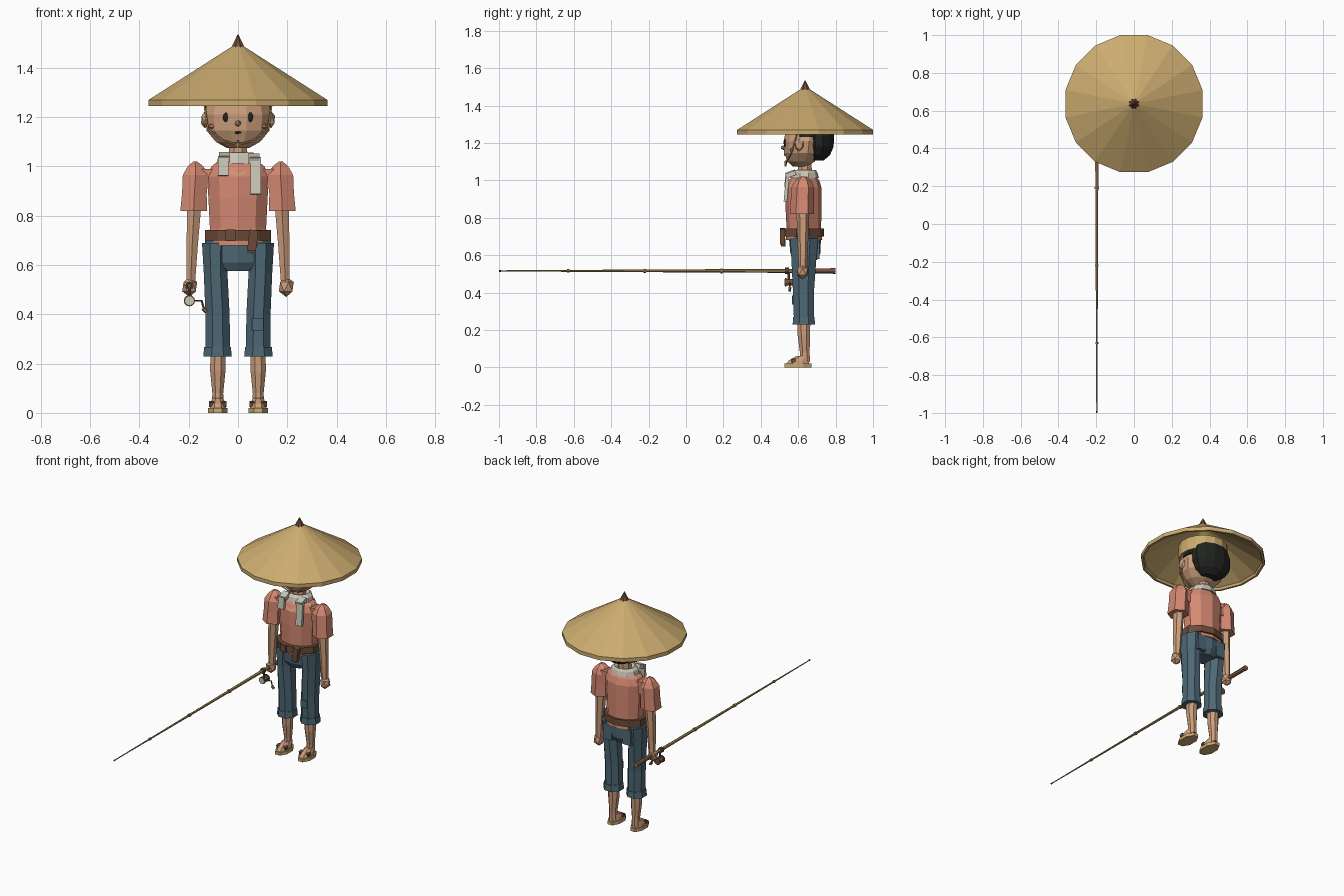
import bpy, bmesh, math
from mathutils import Vector, Matrix
from mathutils.bvhtree import BVHTree

if "Cube" in bpy.data.objects:
    bpy.data.objects.remove(bpy.data.objects["Cube"])

def material(name, rgb):
    m = bpy.data.materials.new(name)
    m.diffuse_color = (*rgb, 1)
    m.use_nodes = True
    m.node_tree.nodes["Principled BSDF"].inputs["Base Color"].default_value = m.diffuse_color
    return m

STRAW = material("straw", (.60, .41, .16))
SHIRT = material("coral cloth", (.67, .25, .17))
DENIM = material("denim", (.075, .14, .18))
SKIN = material("skin", (.60, .34, .20))
BROWN = material("brown leather", (.15, .07, .04))
BLACK = material("black", (.016, .018, .016))
SCARF = material("pale cloth", (.60, .57, .48))
BLUSH = material("blush", (.55, .22, .14))
BAMBOO = material("bamboo", (.36, .25, .09))
GRIP = material("grip brown", (.30, .13, .07))
CY = .635  # body centre line in y

def finish(name, bm, mat):
    bmesh.ops.recalc_face_normals(bm, faces=bm.faces)
    me = bpy.data.meshes.new(name)
    bm.to_mesh(me)
    bm.free()
    me.materials.append(mat)
    ob = bpy.data.objects.new(name, me)
    bpy.context.collection.objects.link(ob)
    return ob

def loft(name, rings, mat, n=8, closed=False):
    """Rings are (x, y, z, half width x, half width y); closed joins last to first."""
    bm = bmesh.new()
    k = 1 / math.cos(math.pi / n)
    loops = []
    for x, y, z, rx, ry in rings:
        angles = [(i + .5) * math.tau / n for i in range(n)]
        loops.append([bm.verts.new((x + rx * k * math.cos(a), y + ry * k * math.sin(a), z)) for a in angles])
    pairs = list(zip(loops, loops[1:]))
    if closed:
        pairs.append((loops[-1], loops[0]))
    else:
        bm.faces.new(loops[0])
        bm.faces.new(loops[-1])
    for a, b in pairs:
        for i in range(n):
            j = (i + 1) % n
            bm.faces.new((a[i], a[j], b[j], b[i]))
    return finish(name, bm, mat)

def tube(name, p, q, r1, r2, mat, n=6):
    p, q = Vector(p), Vector(q)
    bm = bmesh.new()
    rot = (q - p).to_track_quat('Z', 'Y').to_matrix().to_4x4()
    bmesh.ops.create_cone(bm, cap_ends=True, segments=n, radius1=r1, radius2=r2, depth=(q - p).length,
                          matrix=Matrix.Translation((p + q) / 2) @ rot)
    return finish(name, bm, mat)

def ball(name, c, s, mat, sub=1):
    bm = bmesh.new()
    bmesh.ops.create_icosphere(bm, subdivisions=sub, radius=1,
                               matrix=Matrix.Translation(c) @ Matrix.Diagonal((*s, 1)))
    return finish(name, bm, mat)

def box(name, c, s, mat, tilt=0, axis='X'):
    bm = bmesh.new()
    bmesh.ops.create_cube(bm, size=1, matrix=Matrix.Translation(c) @ Matrix.Rotation(tilt, 4, axis)
                          @ Matrix.Diagonal((*s, 1)))
    return finish(name, bm, mat)

def front_finder(ob):
    me = ob.data
    tree = BVHTree.FromPolygons([v.co for v in me.vertices], [p.vertices[:] for p in me.polygons])
    return lambda x, z: tree.ray_cast(Vector((x, -2, z)), Vector((0, 1, 0)))[0].y

# Conical hat: hollow shell, headband and tip
def hat_ring(r, z):
    return (0, CY + .002, z, r, r)
loft("hat", [hat_ring(.004, 1.50), hat_ring(.363, 1.27), hat_ring(.363, 1.245), hat_ring(.35, 1.245),
             hat_ring(.345, 1.26), hat_ring(.004, 1.475)], STRAW, 16, closed=True)
loft("hat_band", [hat_ring(.143, 1.255), hat_ring(.143, 1.34), hat_ring(.135, 1.34), hat_ring(.135, 1.255)],
     STRAW, 16, closed=True)
loft("hat_tip", [hat_ring(.029, 1.478), hat_ring(.020, 1.497), hat_ring(.002, 1.535)], BROWN, 8)

# Head, neck and hair
head = loft("head", [(0, .61, 1.075, .045, .040), (0, .615, 1.10, .09, .072), (0, .625, 1.145, .127, .10),
                     (0, .63, 1.21, .135, .108), (0, .635, 1.27, .12, .10), (0, .635, 1.31, .07, .06)], SKIN, 12)
loft("neck", [(0, .635, 1.0, .04, .04), (0, .635, 1.10, .036, .036)], SKIN)
loft("hair", [(0, .70, 1.105, .055, .035), (0, .705, 1.135, .10, .065), (0, .712, 1.18, .126, .077),
              (0, .712, 1.235, .13, .08), (0, .70, 1.29, .11, .085)], BLACK, 12)
loft("hair_top", [(0, .645, 1.232, .138, .105), (0, .645, 1.28, .127, .10), (0, .645, 1.33, .06, .06)], BLACK, 12)

# Face features placed on the head surface
face = front_finder(head)
ball("nose", (0, face(0, 1.175) - .002, 1.175), (.014, .017, .013), SKIN)
ball("mouth", (0, face(0, 1.138), 1.138), (.016, .005, .006), BLACK)
for s, side in ((-1, "right"), (1, "left")):
    ball(side + "_eye", (s * .05, face(s * .05, 1.20), 1.20), (.011, .007, .02), BLACK, 2)
    ball(side + "_cheek", (s * .104, face(s * .104, 1.163) + .003, 1.163), (.019, .012, .012), BLUSH)
    ball(side + "_ear", (s * .134, .605, 1.19), (.018, .026, .036), SKIN)
    points = [(s * .137, .595, 1.255), (s * .122, .565, 1.15), (s * .06, .54, 1.105), (0, .536, 1.088)]
    for p, q in zip(points, points[1:]):
        tube(side + "_chin_strap", p, q, .004, .004, STRAW, 5)
tube("chin_strap_knot", (0, .533, 1.075), (0, .533, 1.105), .006, .005, STRAW, 5)

# Shirt with an open collar
shirt = loft("shirt", [(0, .632, .68, .122, .092), (0, .63, .75, .114, .088), (0, .628, .87, .12, .092),
                       (0, .628, .96, .125, .092), (0, .63, 1.0, .108, .078), (0, .635, 1.03, .07, .05)], SHIRT, 10)
chest = front_finder(shirt)
bm = bmesh.new()
bm.faces.new([bm.verts.new((x, chest(x, z) - .003, z))
              for x, z in ((-.042, 1.022), (.042, 1.022), (.03, .975), (0, .962), (-.03, .975))])
finish("open_collar", bm, SKIN)

# Scarf: neck ring and two hanging tails
loft("scarf", [(0, .632, 1.012, .088, .075), (0, .632, 1.04, .080, .068), (0, .635, 1.056, .062, .056),
               (0, .635, 1.045, .04, .04), (0, .635, 1.012, .045, .045)], SCARF, 10, closed=True)
for name, x, z, h in (("short", -.06, 1.002, .08), ("long", .072, .962, .15)):
    box("scarf_tail_" + name, (x, .538, z), (.043, .018, h), SCARF, -.09)
    box("scarf_fold_" + name, (x * .9, .56, z + h / 2 - .005), (.045, .055, .025), SCARF, .35)

# Belt and hanging sheath
loft("belt", [(0, .625, .70, .134, .108), (0, .625, .742, .134, .108)], BROWN, 10)
box("buckle", (-.03, .513, .721), (.04, .014, .046), BROWN)
box("sheath", (.06, .515, .70), (.036, .026, .085), BROWN, .12, 'Y')
box("sheath_tip", (.053, .52, .668), (.022, .022, .04), BROWN, .2, 'Y')

# Trouser hips
loft("hips", [(0, .638, .575, .06, .06), (0, .638, .61, .128, .076), (0, .636, .70, .135, .082)], DENIM, 10)

for s, side in ((-1, "right"), (1, "left")):
    # Trouser leg with turned-up cuff
    loft(side + "_trouser_leg", [(s * .082, .63, .25, .05, .053), (s * .083, .628, .40, .049, .056),
                                 (s * .091, .63, .57, .048, .066), (s * .092, .632, .69, .054, .075)], DENIM)
    loft(side + "_cuff", [(s * .083, .63, .228, .058, .06), (s * .083, .63, .268, .054, .057)], DENIM)
    box(side + "_back_pocket", (s * .07, .702, .63), (.06, .025, .10), DENIM)
    # Shin, foot and sandal
    loft(side + "_shin", [(s * .082, .635, .03, .024, .028), (s * .082, .635, .08, .022, .026),
                          (s * .082, .63, .17, .031, .033), (s * .081, .63, .25, .031, .035)], SKIN)
    loft(side + "_foot", [(s * .082, .597, .018, .033, .062), (s * .082, .603, .038, .031, .052),
                          (s * .082, .622, .06, .022, .033)], SKIN)
    loft(side + "_sandal", [(s * .082, .598, 0, .040, .072), (s * .082, .598, .02, .040, .072)], STRAW)
    box(side + "_sandal_strap", (s * .082, .575, .036), (.070, .024, .02), BROWN, .25)
    # Puffed sleeve, arm and hand
    loft(side + "_sleeve", [(s * .18, .62, .82, .054, .056), (s * .177, .622, .89, .05, .054),
                            (s * .172, .624, .965, .052, .052), (s * .172, .626, 1.0, .032, .036),
                            (s * .174, .626, 1.02, .008, .01)], SHIRT, 6)
    box(side + "_shoulder", (s * .125, .628, .95), (.06, .07, .08), SHIRT)
    loft(side + "_forearm", [(s * .192, .625, .53, .018, .02), (s * .186, .625, .68, .023, .025),
                             (s * .178, .625, .83, .028, .03)], SKIN, 6)
    ball(side + "_hand", (s * .196, .622, .512), (.034, .035, .042), SKIN)

# Knee patch
box("knee_patch", (.08, .571, .36), (.045, .009, .05), DENIM, .03)

# Fishing rod: tapered sections, joints, tip ring and grip
RX, RZ = -.197, .516
stops = [(.62, .011), (.19, .009), (-.22, .007), (-.63, .005), (-1.0, .003)]
for (y1, r1), (y2, r2) in zip(stops, stops[1:]):
    tube("rod_section", (RX, y1, RZ), (RX, y2, RZ), r1, r2, BAMBOO)
    if y2 > -.9:
        tube("rod_joint", (RX, y2 + .006, RZ), (RX, y2 - .006, RZ), r2 + .004, r2 + .004, BAMBOO)
tube("rod_tip", (RX, -.99, RZ), (RX, -1.0, RZ), .005, .005, BLACK)
tube("rod_grip", (RX, .59, RZ), (RX, .79, RZ), .013, .014, GRIP, 8)
tube("rod_butt", (RX, .785, RZ), (RX, .80, RZ), .016, .016, GRIP, 8)
tube("reel_seat", (RX, .53, RZ), (RX, .55, RZ), .017, .017, BROWN, 8)

# Reel with crank handle
tube("reel_foot", (RX, .55, RZ), (RX, .55, .455), .007, .007, BROWN)
tube("reel_spool", (RX, .537, .455), (RX, .575, .455), .018, .018, GRIP, 10)
for y in (.530, .572):
    tube("reel_rim", (RX, y, .455), (RX, y + .008, .455), .023, .023, BROWN, 12)
tube("reel_face", (RX, .527, .455), (RX, .531, .455), .018, .018, SCARF, 12)
tube("crank_axle", (RX, .555, .455), (-.148, .555, .455), .004, .004, BROWN)
tube("crank_arm", (-.148, .555, .457), (-.138, .555, .42), .004, .004, BROWN)
tube("crank_knob", (-.142, .555, .425), (-.128, .555, .41), .009, .008, GRIP)
